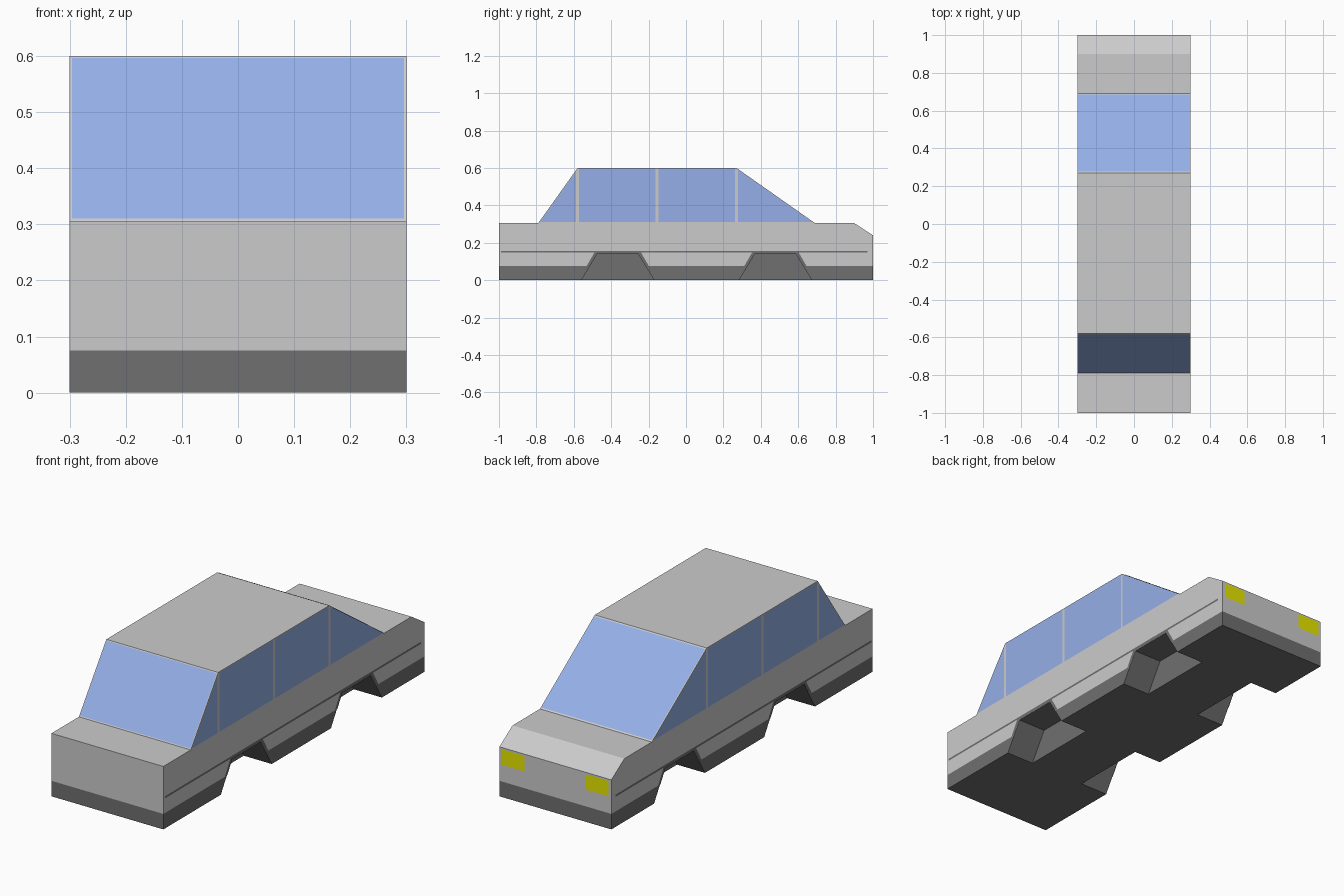
import bpy, bmesh
from mathutils import Vector

if "Cube" in bpy.data.objects:
    bpy.data.objects.remove(bpy.data.objects["Cube"])

HALF = 0.3      # half of the car width
SILL = 0.075    # top of the dark lower band
LIFT = 0.0015   # how far trim and glass sit off the body


def material(name, rgb):
    mat = bpy.data.materials.new(name)
    mat.diffuse_color = (*rgb, 1)
    mat.use_nodes = True
    mat.node_tree.nodes["Principled BSDF"].inputs["Base Color"].default_value = mat.diffuse_color
    return mat


paint = material("grey_paint", (0.8, 0.8, 0.8))
dark = material("dark_trim", (0.16, 0.16, 0.16))
glass = material("blue_glass", (0.30, 0.43, 0.80))
yellow = material("yellow_lamp", (0.8, 0.8, 0.0))


def add_object(name, bm, mats):
    mesh = bpy.data.meshes.new(name)
    bm.to_mesh(mesh)
    bm.free()
    for m in mats:
        mesh.materials.append(m)
    obj = bpy.data.objects.new(name, mesh)
    bpy.context.collection.objects.link(obj)
    return obj


def prism(profile, x0, x1):
    """Extrude a (y, z) profile along x."""
    bm = bmesh.new()
    face = bm.faces.new([bm.verts.new((x0, y, z)) for y, z in profile])
    new = bmesh.ops.extrude_face_region(bm, geom=[face])["geom"]
    bmesh.ops.translate(bm, vec=(x1 - x0, 0, 0),
                        verts=[g for g in new if isinstance(g, bmesh.types.BMVert)])
    bmesh.ops.recalc_face_normals(bm, faces=bm.faces)
    return bm


def panels(name, polygons, mat):
    """Flat 3D polygons, lifted slightly off the body and facing outward."""
    bm = bmesh.new()
    for pts in polygons:
        face = bm.faces.new([bm.verts.new(p) for p in pts])
        face.normal_update()
        if face.normal.dot(face.calc_center_median() - Vector((0, 0, 0.2))) < 0:
            face.normal_flip()
        bmesh.ops.translate(bm, vec=face.normal * LIFT, verts=face.verts)
    return add_object(name, bm, [mat])


def both_sides(polys):
    return [[(s * HALF, y, z) for y, z in p] for s in (1, -1) for p in polys]


# Body shell with the dark lower band
profile = [(-1, 0), (1, 0), (1, 0.24), (0.9, 0.305), (0.69, 0.305), (0.27, 0.6),
           (-0.58, 0.6), (-0.79, 0.305), (-1, 0.305)]
bm = prism(profile, -HALF, HALF)
bmesh.ops.bisect_plane(bm, geom=bm.verts[:] + bm.edges[:] + bm.faces[:],
                       plane_co=(0, 0, SILL), plane_no=(0, 0, 1))
for f in bm.faces:
    f.material_index = int(f.calc_center_median().z < SILL)
body = add_object("body", bm, [paint, dark])

# Wheel wells cut into both sides
ARCHES = (-0.365, 0.478)
for c in ARCHES:
    for s in (-1, 1):
        # sloped sides continue a little below the ground
        well = [(c - 0.207, -0.02), (c + 0.207, -0.02), (c + 0.11, 0.14), (c - 0.11, 0.14)]
        bm = prism(well, s * 0.15, s * 0.35)
        for f in bm.faces:
            f.material_index = 1
        cutter = add_object("wheel_well_cutter", bm, [paint, dark])
        cutter.hide_render = True
        mod = body.modifiers.new("well", "BOOLEAN")
        mod.operation, mod.solver, mod.object = "DIFFERENCE", "EXACT", cutter
graph = bpy.context.evaluated_depsgraph_get()
cut_mesh = bpy.data.meshes.new_from_object(body.evaluated_get(graph))
body.modifiers.clear()
body.data = cut_mesh
for obj in [o for o in bpy.data.objects if o.name.startswith("wheel_well_cutter")]:
    bpy.data.objects.remove(obj)

# Dark lips around the wheel wells
lips = [[(c - 0.167, SILL), (c - 0.12, 0.156), (c + 0.12, 0.156), (c + 0.167, SILL),
         (c + 0.149, SILL), (c + 0.11, 0.14), (c - 0.11, 0.14), (c - 0.149, SILL)]
        for c in ARCHES]
panels("wheel_arch_lips", both_sides(lips), dark)

# Thin side stripe
panels("side_stripes", both_sides(
    [[(-0.99, 0.147), (0.97, 0.147), (0.97, 0.157), (-0.99, 0.157)]]), dark)

# Side windows, split by slim pillars
lo, hi, gap = 0.31, 0.597, 0.007
side_panes = [
    [(-0.782, lo), (-0.58 - gap, lo), (-0.58 - gap, 0.583)],
    [(-0.58 + gap, lo), (-0.155 - gap, lo), (-0.155 - gap, hi), (-0.58 + gap, hi)],
    [(-0.155 + gap, lo), (0.27 - gap, lo), (0.27 - gap, hi), (-0.155 + gap, hi)],
    [(0.27 + gap, lo), (0.678, lo), (0.27 + gap, 0.592)],
]
panels("side_windows", both_sides(side_panes), glass)


# Windscreen and rear window on the slopes
def slope_pane(bottom, top):
    a, b = Vector((0, *bottom)), Vector((0, *top))
    p, q = a.lerp(b, 0.015), a.lerp(b, 0.985)
    x = Vector((0.296, 0, 0))
    return [p - x, p + x, q + x, q - x]


panels("windscreen", [slope_pane((0.69, 0.305), (0.27, 0.6))], glass)
panels("rear_window", [slope_pane((-0.79, 0.305), (-0.58, 0.6))], glass)

# Headlights
panels("headlights", [[(s * 0.165, 1, 0.157), (s * 0.285, 1, 0.157),
                       (s * 0.285, 1, 0.232), (s * 0.165, 1, 0.232)] for s in (1, -1)], yellow)
